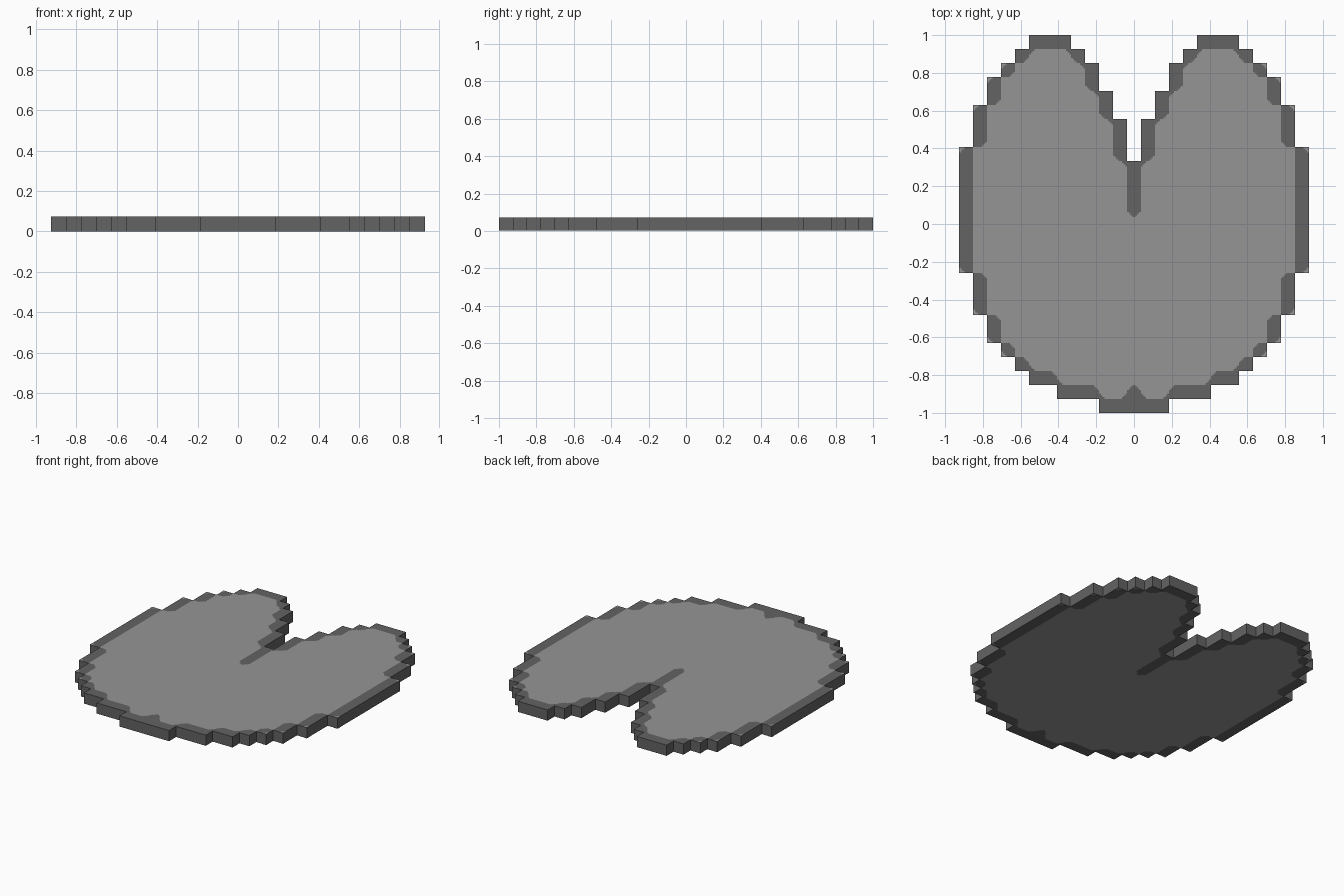
import bpy, bmesh, math

if "Cube" in bpy.data.objects:
    bpy.data.objects.remove(bpy.data.objects["Cube"])

C = 2 / 27          # size of one square of the stepped outline
H = C               # pad thickness
SUB = 8             # fineness of the painted leaf edge
FILM = 0.001        # lift of the painted surfaces

# (number of rows, half width in squares), from the front to the back
OUTER = [(1, 2.5), (1, 5.5), (1, 7.5), (1, 8.5), (1, 9.5), (2, 10.5), (3, 11.5),
         (9, 12.5), (3, 11.5), (2, 10.5), (1, 9.5), (1, 8.5), (1, 7.5)]
# notch, starting at row 18
NOTCH = [(18, 0), (3, 0.5), (2, 1.5), (2, 2.5), (1, 3.5), (1, 4.5)]


def expand(steps):
    return [w for n, w in steps for _ in range(n)]


outer, notch = expand(OUTER), expand(NOTCH)


def material(name, v):
    m = bpy.data.materials.new(name)
    m.diffuse_color = (v, v, v, 1)
    m.use_nodes = True
    m.node_tree.nodes["Principled BSDF"].inputs["Base Color"].default_value = m.diffuse_color
    return m


def make_object(name, bm, mat):
    me = bpy.data.meshes.new(name)
    bm.to_mesh(me)
    bm.free()
    me.materials.append(mat)
    ob = bpy.data.objects.new(name, me)
    bpy.context.collection.objects.link(ob)
    return ob


rim_mat = material("dark rim grey", 0.125)
leaf_mat = material("leaf grey", 0.30)


# stepped pad body: half outline, mirrored, then extruded
def stair(steps):
    pts, row = [], 0
    for n, w in steps:
        pts += [(w * C, row * C - 1), (w * C, (row + n) * C - 1)]
        row += n
    return pts


half = stair(OUTER) + stair(NOTCH)[:1:-1]
loop = half + [(-x, y) for x, y in reversed(half)]
bm = bmesh.new()
base = bm.faces.new([bm.verts.new((x, y, FILM)) for x, y in loop])
ext = bmesh.ops.extrude_face_region(bm, geom=[base], use_keep_orig=True)
bmesh.ops.translate(bm, vec=(0, 0, H - 2 * FILM),
                    verts=[g for g in ext["geom"] if isinstance(g, bmesh.types.BMVert)])
bmesh.ops.recalc_face_normals(bm, faces=bm.faces)
make_object("pad_body", bm, rim_mat)


# leaf area: every square that does not touch the outside, plus centre vein squares
def inside(c, r):
    return 0 <= r < 27 and notch[r] <= abs(c) < outer[r]


def value(c, r):
    if not inside(c, r):
        return 1 if abs(c) >= 9 else 0
    if c == 0 and (r == 1 or r >= 14):
        return 0
    return int(all(inside(c + a, r + b) for a, b in ((1, 0), (-1, 0), (0, 1), (0, -1))))


def is_leaf(x, y):
    """Blend the four nearest squares so that the painted edge is rounded."""
    if not inside(round(x), round(y)):
        return False
    c, r = math.floor(x), math.floor(y)
    u, v = x - c, y - r
    low = value(c, r) * (1 - u) + value(c + 1, r) * u
    high = value(c, r + 1) * (1 - u) + value(c + 1, r + 1) * u
    return low * (1 - v) + high * v > 0.5


# each fine row becomes a few long strips
strips = []
for j in range(27 * SUB):
    y, start = (j + 0.5) / SUB - 0.5, None
    for i in range(25 * SUB + 1):
        on = i < 25 * SUB and is_leaf((i + 0.5) / SUB - 12.5, y)
        if on and start is None:
            start = i
        elif not on and start is not None:
            strips.append((start, i, j))
            start = None


def leaf_surface(name, z, up):
    bm = bmesh.new()
    for a, b, j in strips:
        x0, x1 = (a / SUB - 12.5) * C, (b / SUB - 12.5) * C
        y0, y1 = j / SUB * C - 1, (j + 1) / SUB * C - 1
        quad = [(x0, y0, z), (x1, y0, z), (x1, y1, z), (x0, y1, z)]
        bm.faces.new([bm.verts.new(p) for p in (quad if up else quad[::-1])])
    make_object(name, bm, leaf_mat)


leaf_surface("leaf_top", H, True)
leaf_surface("leaf_underside", 0, False)
